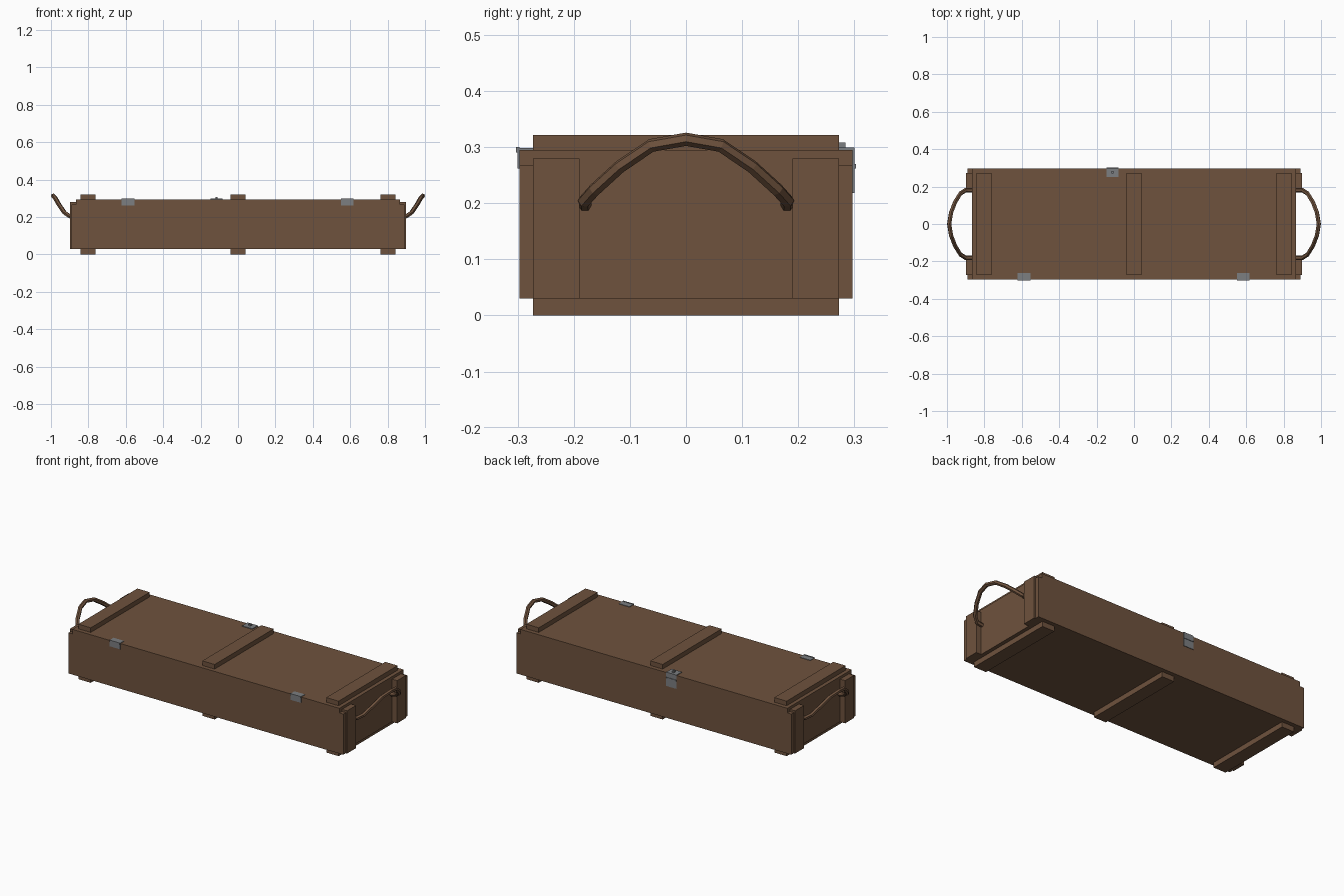
import bpy

if "Cube" in bpy.data.objects:
    bpy.data.objects.remove(bpy.data.objects["Cube"])


def material(name, colour):
    m = bpy.data.materials.new(name)
    m.diffuse_color = (*colour, 1)
    m.use_nodes = True
    m.node_tree.nodes["Principled BSDF"].inputs["Base Color"].default_value = m.diffuse_color
    return m


WOOD = material("brown wood", (0.158, 0.085, 0.047))
STEEL = material("grey steel", (0.2, 0.21, 0.22))


def box(name, x, y, z, mat=WOOD):
    """Box from (min, max) pairs."""
    verts = [(a, b, c) for c in z for b in y for a in x]
    faces = [(0, 2, 3, 1), (4, 5, 7, 6), (0, 1, 5, 4),
             (2, 6, 7, 3), (0, 4, 6, 2), (1, 3, 7, 5)]
    me = bpy.data.meshes.new(name)
    me.from_pydata(verts, [], faces)
    me.materials.append(mat)
    ob = bpy.data.objects.new(name, me)
    bpy.context.collection.objects.link(ob)
    return ob


def span(a, b, s):
    return tuple(sorted((a * s, b * s)))


# Crate body and lid
box("crate_body", (-0.865, 0.865), (-0.273, 0.273), (0.03, 0.268))
box("lid", (-0.865, 0.865), (-0.297, 0.297), (0.268, 0.295))

# Long side boards
for s, n in ((-1, "front"), (1, "back")):
    box(n + "_side_board", (-0.89, 0.89), span(0.273, 0.297, s), (0.03, 0.268))

# Upright battens on both ends
for sx in (-1, 1):
    for sy in (-1, 1):
        box("end_batten", span(0.865, 0.898, sx), span(0.19, 0.273, sy), (0.03, 0.28))

# Cross battens above and feet below
for x in (-0.803, 0, 0.803):
    box("lid_batten", (x - 0.04, x + 0.04), (-0.273, 0.273), (0.295, 0.322))
    box("foot_batten", (x - 0.04, x + 0.04), (-0.273, 0.273), (0, 0.03))

# Rope handles, swept along half a path mirrored in y
half = [(0.866, 0.18, 0.197), (0.90, 0.181, 0.204), (0.928, 0.163, 0.224),
        (0.956, 0.118, 0.265), (0.978, 0.062, 0.303)]
path = half + [(0.988, 0, 0.314)] + [(x, -y, z) for x, y, z in reversed(half)]
for s, n in ((-1, "left"), (1, "right")):
    cu = bpy.data.curves.new(n + "_rope_handle", 'CURVE')
    cu.dimensions = '3D'
    cu.bevel_depth = 0.012
    cu.bevel_resolution = 1
    cu.use_fill_caps = True
    sp = cu.splines.new('POLY')
    sp.points.add(len(path) - 1)
    for p, (x, y, z) in zip(sp.points, path):
        p.co = (x * s, y, z, 1)
    sp.use_smooth = False
    cu.materials.append(WOOD)
    bpy.context.collection.objects.link(bpy.data.objects.new(n + "_rope_handle", cu))

# Front clasps: top leaf, front leaf and pin
for x in (-0.588, 0.584):
    w = (x - 0.034, x + 0.034)
    box("clasp_top_leaf", w, (-0.298, -0.263), (0.295, 0.298), STEEL)
    box("clasp_front_leaf", w, (-0.300, -0.297), (0.262, 0.298), STEEL)
    box("clasp_pin", w, (-0.303, -0.297), (0.290, 0.300), STEEL)

# Back hasp: top leaf, hanging leaf and staple
w = (-0.148, -0.082)
box("hasp_top_leaf", w, (0.25, 0.299), (0.295, 0.299), STEEL)
box("hasp_back_leaf", w, (0.297, 0.300), (0.218, 0.299), STEEL)
box("hasp_pin", w, (0.297, 0.303), (0.262, 0.270), STEEL)
box("hasp_staple", (-0.121, -0.109), (0.27, 0.284), (0.299, 0.308), STEEL)
